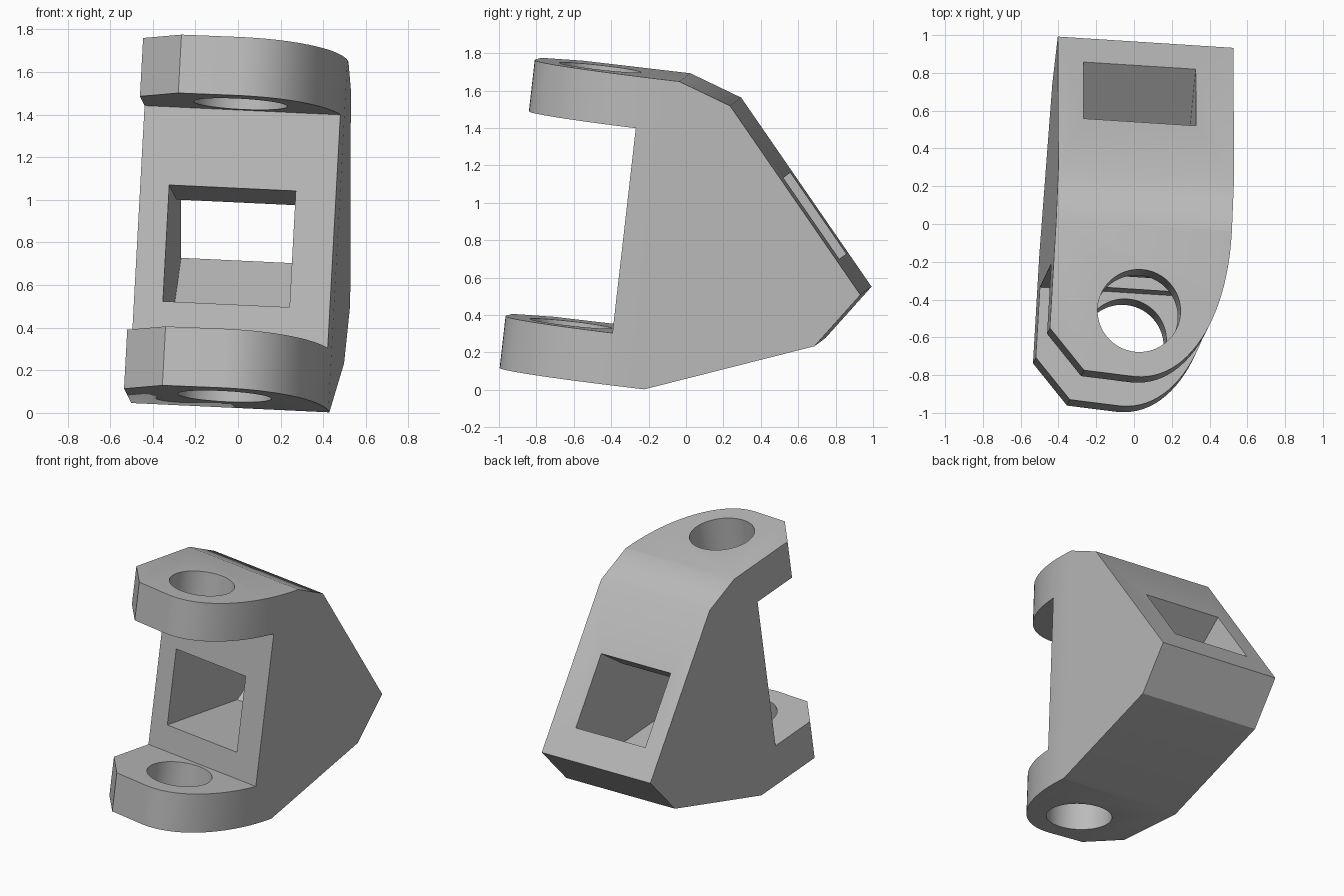
import bpy
import bmesh
import math
from mathutils import Matrix, Vector

if "Cube" in bpy.data.objects:
    bpy.data.objects.remove(bpy.data.objects["Cube"], do_unlink=True)

# Single flat grey
grey = bpy.data.materials.new("plain grey")
grey.use_nodes = True
colour = (0.5, 0.5, 0.5, 1)
grey.diffuse_color = colour
grey.node_tree.nodes["Principled BSDF"].inputs["Base Color"].default_value = colour


def prism(name, points, direction):
    """Extrude a closed outline along a direction."""
    bm = bmesh.new()
    face = bm.faces.new([bm.verts.new(p) for p in points])
    grown = bmesh.ops.extrude_face_region(bm, geom=[face])["geom"]
    verts = [g for g in grown if isinstance(g, bmesh.types.BMVert)]
    bmesh.ops.translate(bm, verts=verts, vec=direction)
    bmesh.ops.recalc_face_normals(bm, faces=bm.faces)
    mesh = bpy.data.meshes.new(name)
    bm.to_mesh(mesh)
    bm.free()
    mesh.materials.append(grey)
    obj = bpy.data.objects.new(name, mesh)
    bpy.context.collection.objects.link(obj)
    return obj


def combine(obj, cutter, operation):
    """Apply a boolean and discard the cutter."""
    mod = obj.modifiers.new(operation, "BOOLEAN")
    mod.operation = operation
    mod.solver = "EXACT"
    mod.object = cutter
    bpy.context.view_layer.objects.active = obj
    bpy.ops.object.modifier_apply(modifier=mod.name)
    bpy.data.objects.remove(cutter, do_unlink=True)


WIDTH = 0.933
MID = -WIDTH / 2
LOW, HIGH, GAP = -0.279, 1.38, 1.104   # lug bottom, lug top, underside of upper lug

# Side profile: two lugs joined by a wedge-shaped body
side = [(-0.9, LOW), (0.204, LOW), (1.083, 0.056), (1.297, 0.358),
        (0.489, 1.282), (0.204, HIGH), (-0.9, HIGH), (-0.9, GAP),
        (0, GAP), (0, 0), (-0.9, 0)]
bracket = prism("hinge_bracket", [(-1.3, b, c) for b, c in side], (1.6, 0, 0))

# Plan outline: chamfered on one side, rounded on the other
plan = [(-WIDTH, 1.6), (-WIDTH, -0.375), (-0.74, -0.588)]
power = 2 / 2.15
for i in range(25):
    t = math.pi / 2 * i / 24
    plan.append((MID - MID * math.sin(t) ** power,
                 0.2 - 0.805 * max(math.cos(t), 0) ** power))
plan.append((0, 1.6))
outline = prism("plan_cutter", [(a, b, -1) for a, b in plan], (0, 0, 3))
combine(bracket, outline, "INTERSECT")

# Pin hole through both lugs
ring = [(MID + 0.22 * math.cos(math.tau * i / 64),
         -0.253 + 0.22 * math.sin(math.tau * i / 64), -1) for i in range(64)]
combine(bracket, prism("pin_cutter", ring, (0, 0, 3)), "DIFFERENCE")

# Square passage: straight in from the front, bending out square to the sloped back
reach = Vector((0.754, 0.657)) * 0.8
low_bend, high_bend = Vector((0.761, 0.185)), Vector((0.59, 0.735))
passage = [(-0.2, 0.185), low_bend, low_bend + reach,
           high_bend + reach, high_bend, (-0.2, 0.735)]
combine(bracket, prism("window_cutter", [(-0.797, b, c) for b, c in passage],
                       (0.596, 0, 0)), "DIFFERENCE")

# Tilt the finished part into its resting pose
up = Vector((0.054, 0.113, 0.992)).normalized()
across = Vector((0.997, -0.064, -0.048))
across = (across - up * across.dot(up)).normalized()
back = up.cross(across)
pose = Matrix((across, back, up)).transposed().to_4x4()
pose.translation = (0.432, -0.394, 0.303)
bracket.data.transform(pose)

# Smooth the curved walls, keep corners crisp
bpy.ops.object.select_all(action="DESELECT")
bracket.select_set(True)
bpy.context.view_layer.objects.active = bracket
bpy.ops.object.shade_smooth_by_angle(angle=math.radians(32))
weighted = bracket.modifiers.new("Weighted normals", "WEIGHTED_NORMAL")
weighted.keep_sharp = True
